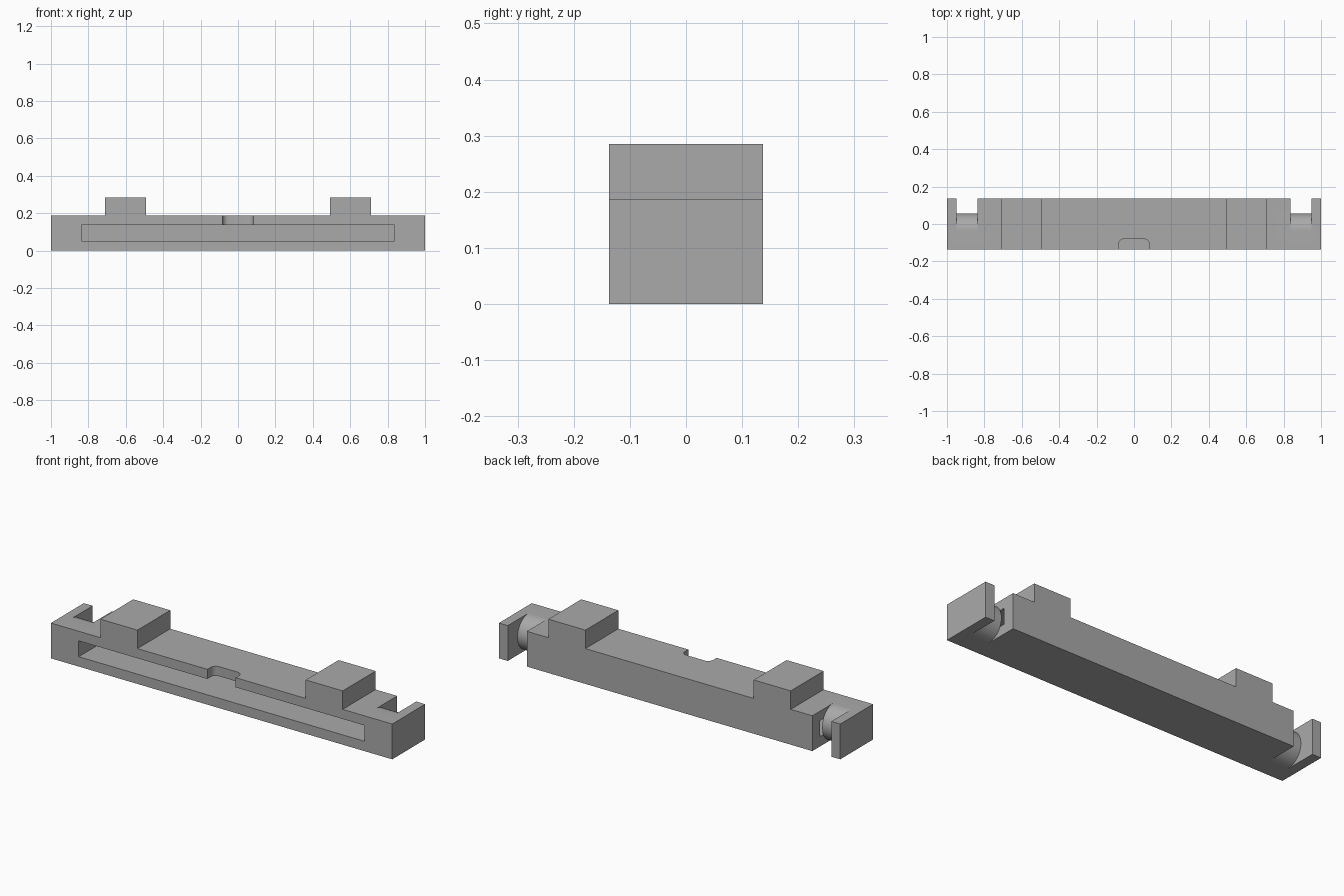
import bpy, bmesh
from math import sin, cos, pi
from mathutils import Vector

if "Cube" in bpy.data.objects:
    bpy.data.objects.remove(bpy.data.objects["Cube"], do_unlink=True)

HALF_Y, BASE_H, TOP_H = 0.1375, 0.187, 0.285
SLOT_X = 0.837

grey = bpy.data.materials.new("plain grey")
grey.use_nodes = True
colour = (0.4, 0.4, 0.4, 1)
grey.diffuse_color = colour
grey.node_tree.nodes["Principled BSDF"].inputs["Base Color"].default_value = colour


def prism(name, points, place, start, end):
    """Extrude a 2D profile from start to end; place maps (u, v, depth) to 3D."""
    bm = bmesh.new()
    face = bm.faces.new([bm.verts.new(place(u, v, start)) for u, v in points])
    moved = bmesh.ops.extrude_face_region(bm, geom=[face])["geom"]
    shift = Vector(place(0, 0, end)) - Vector(place(0, 0, start))
    bmesh.ops.translate(bm, vec=shift, verts=[g for g in moved if isinstance(g, bmesh.types.BMVert)])
    bmesh.ops.recalc_face_normals(bm, faces=bm.faces)
    mesh = bpy.data.meshes.new(name)
    bm.to_mesh(mesh)
    bm.free()
    obj = bpy.data.objects.new(name, mesh)
    bpy.context.collection.objects.link(obj)
    mesh.materials.append(grey)
    return obj


def along_x(u, v, d): return (d, u, v)
def along_y(u, v, d): return (u, d, v)
def along_z(u, v, d): return (u, v, d)


def arc(cx, cy, r, a0, a1, n):
    return [(cx + r * cos(a0 + (a1 - a0) * i / n), cy + r * sin(a0 + (a1 - a0) * i / n))
            for i in range(n + 1)]


def cut(body, cutter):
    cutter.hide_render = True
    mod = body.modifiers.new("cut", "BOOLEAN")
    mod.operation, mod.solver, mod.object = "DIFFERENCE", "EXACT", cutter
    bpy.context.view_layer.objects.active = body
    bpy.ops.object.modifier_apply(modifier=mod.name)
    bpy.data.objects.remove(cutter, do_unlink=True)


# Bar with two raised blocks, from its front outline
right = [(1, 0), (1, BASE_H), (0.71, BASE_H), (0.71, TOP_H), (0.493, TOP_H), (0.493, BASE_H)]
outline = right + [(-x, z) for x, z in reversed(right)]
body = prism("holder_body", outline, along_y, -HALF_Y, HALF_Y)

# Long slot in the front
slot = [(-SLOT_X, 0.052), (SLOT_X, 0.052), (SLOT_X, 0.136), (-SLOT_X, 0.136)]
cut(body, prism("slot_cutter", slot, along_y, -0.3, 0.075))

# Finger notch with rounded corners, opening into the slot
w, back, r = 0.083, -0.08, 0.03
notch = [(-w, -0.3), (w, -0.3)]
notch += arc(w - r, back - r, r, 0, pi / 2, 8) + arc(r - w, back - r, r, pi / 2, pi, 8)
cut(body, prism("finger_notch_cutter", notch, along_z, 0.1, 0.25))

# Strap gaps at the back of each end, leaving a half-round bar
radius = BASE_H / 2
centre_y = 0.056 - radius
gap = [(0.3, -0.1), (centre_y, -0.1)]
gap += arc(centre_y, radius, radius, -pi / 2, pi / 2, 32) + [(centre_y, 0.3), (0.3, 0.3)]
for side in (-1, 1):
    cut(body, prism("strap_gap_cutter", gap, along_x, side * (SLOT_X - 0.0005), side * 0.948))

# Smooth the curved faces, keep the edges crisp
bpy.ops.object.select_all(action="DESELECT")
body.select_set(True)
bpy.context.view_layer.objects.active = body
bpy.ops.object.shade_smooth_by_angle(angle=pi / 6)
